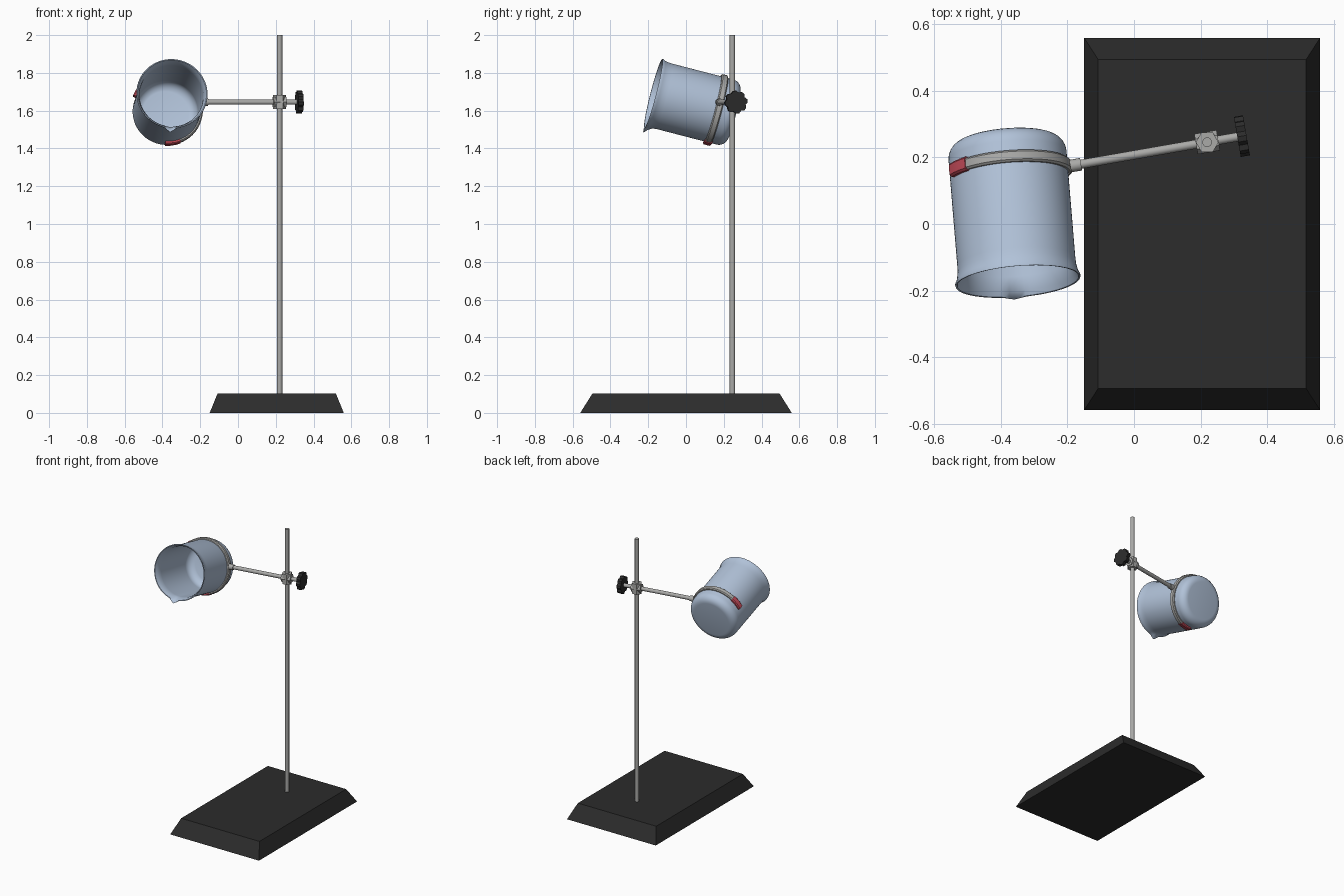
import bpy, bmesh, math
from mathutils import Vector, Matrix

if "Cube" in bpy.data.objects:
    bpy.data.objects.remove(bpy.data.objects["Cube"])

def material(name, rgb):
    m = bpy.data.materials.new(name)
    m.diffuse_color = (*rgb, 1)
    m.use_nodes = True
    m.node_tree.nodes["Principled BSDF"].inputs["Base Color"].default_value = m.diffuse_color
    return m

BLACK = material("black", (0.025, 0.025, 0.025))
STEEL = material("steel", (0.40, 0.40, 0.39))
RED = material("red", (0.55, 0.07, 0.10))
GLASS = material("pale_blue", (0.44, 0.54, 0.69))

def make(name, verts, faces, mat, smooth=True):
    me = bpy.data.meshes.new(name)
    me.from_pydata([tuple(v) for v in verts], [], faces)
    bm = bmesh.new()
    bm.from_mesh(me)
    bmesh.ops.recalc_face_normals(bm, faces=bm.faces)
    bm.to_mesh(me)
    bm.free()
    me.materials.append(mat)
    ob = bpy.data.objects.new(name, me)
    bpy.context.collection.objects.link(ob)
    if smooth:
        bpy.ops.object.select_all(action='DESELECT')
        bpy.context.view_layer.objects.active = ob
        ob.select_set(True)
        bpy.ops.object.shade_smooth_by_angle(angle=math.radians(40))
    return ob

def loft(rings, closed_ends=True):
    """Join equal-length loops of points into a skin."""
    n = len(rings[0])
    verts = [p for r in rings for p in r]
    faces = [(k*n + i, k*n + (i+1) % n, (k+1)*n + (i+1) % n, (k+1)*n + i)
             for k in range(len(rings) - 1) for i in range(n)]
    if closed_ends:
        faces += [tuple(range(n)), tuple(range((len(rings)-1)*n, len(rings)*n))]
    return verts, faces

def rod(name, a, b, radii, mat, smooth=True):
    """Straight prism from a to b; radii lists the radius of each side vertex."""
    a, b = Vector(a), Vector(b)
    q = (b - a).to_track_quat('Z', 'Y')
    n = len(radii)
    loop = [q @ Vector((r*math.cos(2*math.pi*i/n), r*math.sin(2*math.pi*i/n), 0))
            for i, r in enumerate(radii)]
    return make(name, *loft([[p + c for p in loop] for c in (a, b)]), mat, smooth)

# base: bevelled slab
def rect(hx, hy, z):
    return [(0.205 + sx*hx, sy*hy, z) for sx, sy in ((-1, -1), (1, -1), (1, 1), (-1, 1))]
make("base", *loft([rect(0.355, 0.56, 0), rect(0.313, 0.495, 0.103)]), BLACK, False)

# upright, arm, clamp nuts and knob
joint = Vector((0.22, 0.246, 1.645))
along = Vector((0.985, 0.172, 0)).normalized()
rod("upright_rod", (0.22, 0.246, 0.09), (0.22, 0.246, 2.0), [0.0145]*20, STEEL)
rod("arm", joint - along*0.405, joint + along*0.10, [0.0135]*16, STEEL)
rod("clamp_nut_vertical", joint - Vector((0, 0, 0.037)), joint + Vector((0, 0, 0.037)), [0.034]*6, STEEL, False)
rod("clamp_nut_cross", joint - along*0.034, joint + along*0.034, [0.031]*6, STEEL, False)
rod("knob", joint + along*0.092, joint + along*0.12, [0.061, 0.061, 0.052]*8, BLACK, False)

# beaker frame: local z runs out of the mouth, local y is up
d = Vector((0.08, -0.965, 0.25)).normalized()
u = Vector((0.965, 0.08, 0)).normalized()
v = d.cross(u)
mouth = Vector((-0.349, -0.173, 1.691))
def local(r, ang, depth):
    return mouth - d*depth + (u*math.cos(ang) + v*math.sin(ang))*r

# beaker: outer wall, rolled rim, inner wall (radius, depth, spout amount)
R, L = 0.178, 0.443
outer = [(0.128 + 0.05*math.sin(t), L - 0.05 + 0.05*math.cos(t), 0)
         for t in (i*math.pi/12 for i in range(7))]
profile = outer + [(R, 0.06, 0), (0.179, 0.04, 0.15), (0.183, 0.018, 0.55), (0.189, 0.005, 0.95),
                   (0.188, 0.0, 1), (0.183, 0.001, 1), (0.176, 0.018, 0.55), (0.170, 0.04, 0.15), (0.169, 0.06, 0)]
profile += [(r - 0.009 if r > 0.13 else r - 0.005, h - 0.009, 0) for r, h, _ in reversed(outer)]
N = 72
spout = math.radians(-94)
rings = []
for r, h, s in profile:
    ring = []
    for i in range(N):
        a = spout + 2*math.pi*i/N
        off = min(i, N - i)*2*math.pi/N
        ring.append(local(r + 0.024*s*math.exp(-(off/0.11)**2), a, h))
    rings.append(ring)
make("beaker", *loft(rings), GLASS)

# clamp ring: flat rounded band swept around the beaker, with sleeves on both tips
def band(name, a0, a1, inner, outer_r, width, mat):
    t, w, c = outer_r - inner, width/2, 0.006
    section = [(inner, -w), (inner + t - c, -w), (outer_r, -w + c),
               (outer_r, w - c), (inner + t - c, w), (inner, w)]
    steps = max(3, round((a1 - a0)/9))
    angs = [math.radians(a0 + (a1 - a0)*i/steps) for i in range(steps + 1)]
    make(name, *loft([[local(r, a, 0.343 + h) for r, h in section] for a in angs]), mat)

band("clamp_ring", -90, 150, 0.172, 0.191, 0.036, STEEL)
band("upper_tip_sleeve", 132, 157, 0.171, 0.194, 0.042, RED)
band("lower_tip_sleeve", -94, -69, 0.171, 0.194, 0.042, RED)
rod("ring_boss", joint - along*0.418, joint - along*0.385, [0.019]*16, STEEL)
